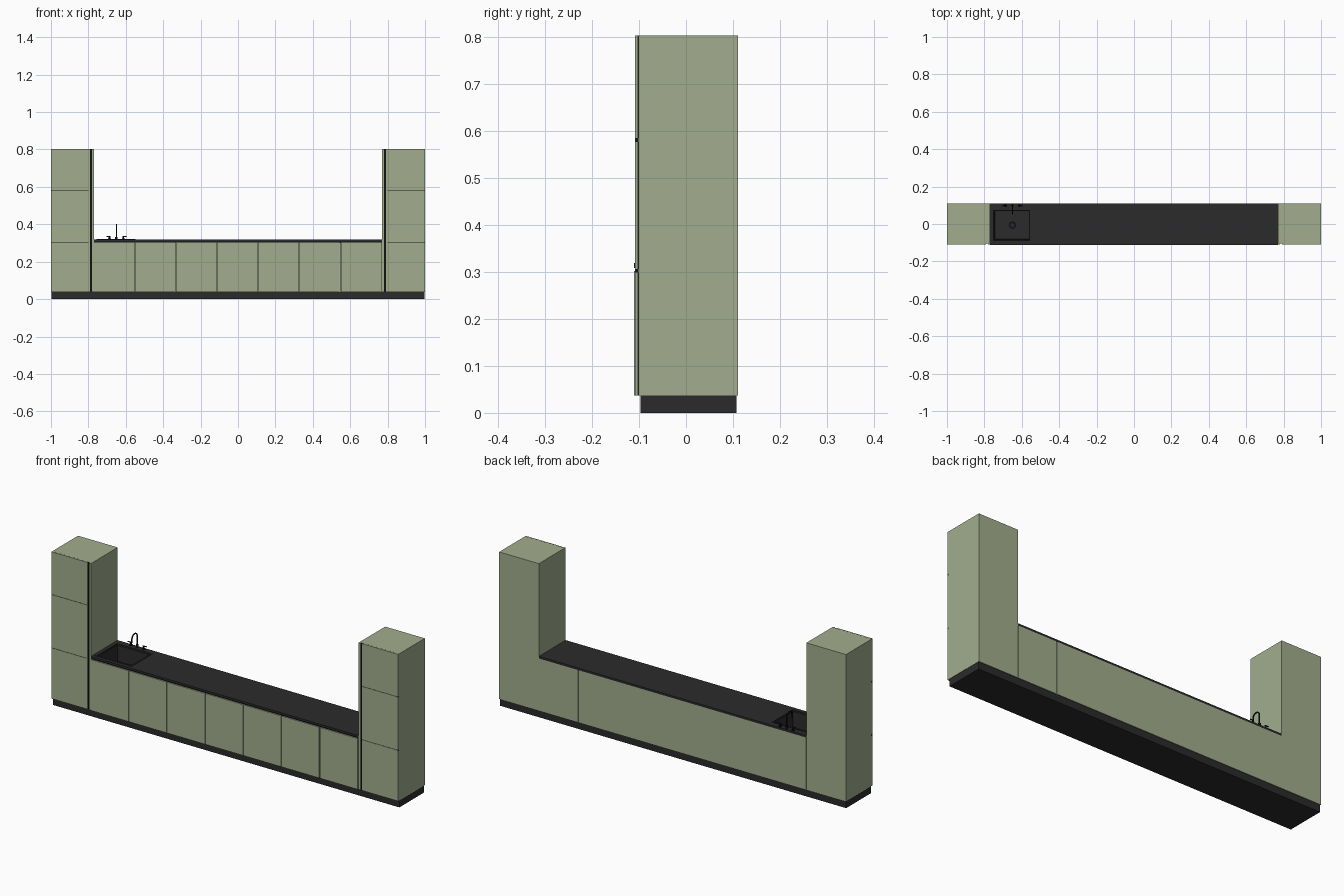
import bpy, bmesh, math
from mathutils import Matrix, Vector

if "Cube" in bpy.data.objects:
    bpy.data.objects.remove(bpy.data.objects["Cube"])

def mat(name, r, g, b):
    m = bpy.data.materials.new(name)
    m.diffuse_color = (r, g, b, 1)
    m.use_nodes = True
    m.node_tree.nodes["Principled BSDF"].inputs["Base Color"].default_value = m.diffuse_color
    return m

GREEN = mat("sage_green", 0.36, 0.42, 0.27)
DARK = mat("charcoal", 0.024, 0.024, 0.024)
BLACK = mat("black", 0.006, 0.006, 0.006)

def finish(name, bm, m):
    me = bpy.data.meshes.new(name)
    bm.to_mesh(me)
    bm.free()
    ob = bpy.data.objects.new(name, me)
    bpy.context.collection.objects.link(ob)
    if m:
        me.materials.append(m)
    return ob

def box_bm(x0, x1, y0, y1, z0, z1):
    bm = bmesh.new()
    c = Vector((x0 + x1, y0 + y1, z0 + z1)) / 2
    bmesh.ops.create_cube(bm, size=1, matrix=Matrix.Translation(c)
                          @ Matrix.Diagonal((x1 - x0, y1 - y0, z1 - z0, 1)))
    return bm

def box(name, x0, x1, y0, y1, z0, z1, m=GREEN):
    x0, x1 = min(x0, x1), max(x0, x1)
    return finish(name, box_bm(x0, x1, y0, y1, z0, z1), m)

def cyl(name, loc, r, h, m=BLACK, axis='Z', r2=None):
    bm = bmesh.new()
    rot = Matrix.Rotation(math.pi / 2, 4, 'Y') if axis == 'X' else Matrix()
    bmesh.ops.create_cone(bm, cap_ends=True, segments=24, radius1=r, radius2=r if r2 is None else r2,
                          depth=h, matrix=Matrix.Translation(loc) @ rot)
    for f in bm.faces:
        f.smooth = len(f.verts) == 4
    return finish(name, bm, m)

BACK, FACE, FRONT = 0.1105, -0.101, -0.1085
Z0, Z1, TOP = 0.037, 0.308, 0.802
IN = 0.771

# plinth
box("plinth", -0.998, 0.998, -0.097, 0.107, 0, Z0, DARK)

# tall cabinets at both ends
for s, side in ((-1, "left"), (1, "right")):
    box(side + "_tower_carcass", s * IN, s * 0.9995, FACE, BACK, Z0, TOP)
    box(side + "_tower_inner_panel", s * IN, s * 0.781, FRONT, FACE, Z0, TOP)
    box(side + "_tower_grip_strip", s * 0.781, s * 0.791, -0.1045, FACE, Z0, TOP, BLACK)
    for i, (a, b) in enumerate(((Z0, 0.301), (0.303, 0.579), (0.581, TOP))):
        box(f"{side}_tower_door_{i}", s * 0.791, s * 0.9995, FRONT, FACE - 0.0005, a, b)
    for z in (0.302, 0.58):
        box(side + "_tower_door_groove", s * 0.80, s, -0.107, FACE, z - 0.004, z + 0.004, BLACK)

# base cabinet, split at the back seam
base = box("base_carcass", -IN + 0.001, 0.543, FACE, BACK, Z0, Z1)
box("base_end_carcass", 0.545, IN - 0.002, FACE, BACK, Z0, Z1)
box("base_grip_rail", -IN, IN, -0.1045, FACE, 0.300, Z1, BLACK)

# base doors
for i in range(7):
    a = -0.772 + 0.22 * i
    box(f"base_door_{i}", a + 0.0015, a + (0.215 if i == 5 else 0.2185), -0.1105, FACE - 0.0005, Z0, 0.302)

# worktop with sink cutout
worktop = box("worktop", -IN, IN, -0.111, BACK, Z1, 0.319, DARK)
SX0, SX1, SY0, SY1 = -0.757, -0.548, -0.094, 0.083
cutter = box("sink_cutter", SX0 + 0.002, SX1 - 0.002, SY0 + 0.002, SY1 - 0.002, 0.22, 0.4, None)
cutter.hide_render = True
cutter.hide_set(True)
for ob in (base, worktop):
    mod = ob.modifiers.new("sink_hole", 'BOOLEAN')
    mod.operation = 'DIFFERENCE'
    mod.object = cutter
    mod.solver = 'EXACT'

# sink basin: stepped rim and sloped bowl
bm = box_bm(SX0, SX1, SY0, SY1, 0.222, 0.3205)
bm.normal_update()
top = max(bm.faces, key=lambda f: f.calc_center_median().z)
for t, d in ((0.010, 0), (0.001, -0.006), (0.005, 0), (0.002, -0.082)):
    bmesh.ops.inset_region(bm, faces=[top], thickness=t, depth=0)
    bmesh.ops.translate(bm, verts=top.verts, vec=(0, 0, d))
    bm.normal_update()
finish("sink_basin", bm, DARK)
cx = -0.65
cyl("sink_drain_ring", (cx, -0.006, 0.2335), 0.020, 0.003)
cyl("sink_drain_plug", (cx, -0.006, 0.236), 0.010, 0.004, DARK)

# tap: gooseneck spout
fy = 0.099
cyl("tap_base", (cx, fy, 0.326), 0.007, 0.014)
cu = bpy.data.curves.new("tap_spout", 'CURVE')
cu.dimensions = '3D'
cu.bevel_depth = 0.0035
cu.bevel_resolution = 3
cu.use_fill_caps = True
r = 0.022
pts = [(cx, fy, 0.32)]
pts += [(cx, fy - r + r * math.cos(math.pi * k / 12), 0.376 + r * math.sin(math.pi * k / 12)) for k in range(13)]
pts += [(cx, fy - 2 * r, 0.358)]
sp = cu.splines.new('POLY')
sp.points.add(len(pts) - 1)
for p, co in zip(sp.points, pts):
    p.co = (*co, 1)
cu.materials.append(BLACK)
spout = bpy.data.objects.new("tap_spout", cu)
bpy.context.collection.objects.link(spout)

# tap: two side handles with levers
for s in (-1, 1):
    hx = cx + s * 0.037
    cyl("tap_handle_foot", (hx, fy, 0.321), 0.008, 0.004)
    cyl("tap_handle_post", (hx, fy, 0.329), 0.005, 0.016, r2=0.004)
    cyl("tap_handle_lever", (hx + s * 0.006, fy, 0.335), 0.0025, 0.021, axis='X')
